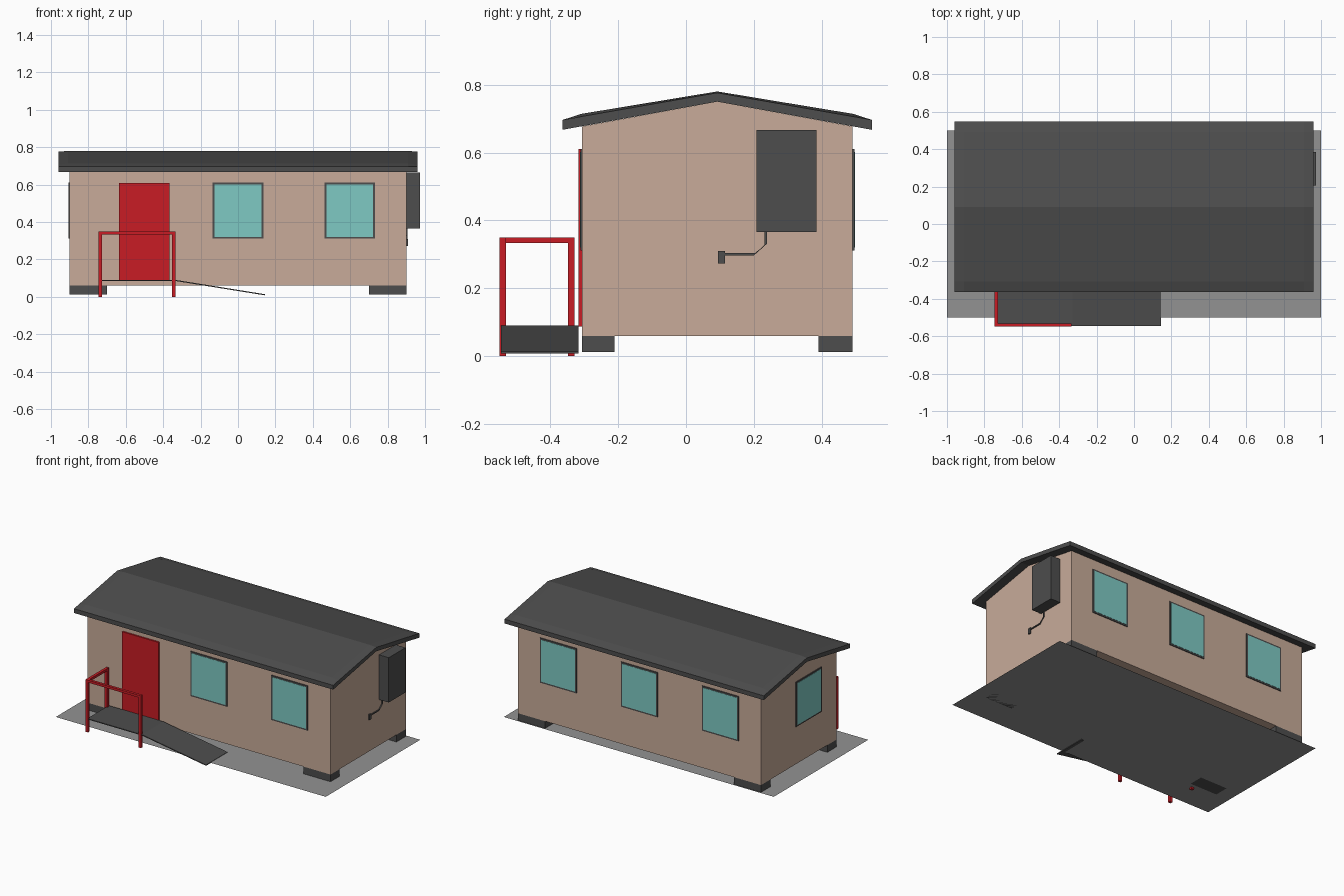
import bpy
import bmesh
from math import radians
from mathutils import Vector, Matrix

if "Cube" in bpy.data.objects:
    bpy.data.objects.remove(bpy.data.objects["Cube"])


def material(name, r, g, b):
    m = bpy.data.materials.new(name)
    m.diffuse_color = (r, g, b, 1)
    m.use_nodes = True
    m.node_tree.nodes["Principled BSDF"].inputs["Base Color"].default_value = m.diffuse_color
    return m


TAN = material("tan", 0.58, 0.41, 0.32)
DARK = material("dark", 0.075, 0.075, 0.075)
RED = material("red", 0.58, 0.012, 0.018)
TEAL = material("teal", 0.21, 0.59, 0.55)
GREY = material("grey", 0.29, 0.29, 0.29)


def finish(name, bm, mat):
    bmesh.ops.recalc_face_normals(bm, faces=bm.faces)
    me = bpy.data.meshes.new(name)
    bm.to_mesh(me)
    bm.free()
    me.materials.append(mat)
    ob = bpy.data.objects.new(name, me)
    bpy.context.collection.objects.link(ob)
    return ob


def box(name, x, y, z, mat):
    """Box from (min, max) ranges."""
    bm = bmesh.new()
    bmesh.ops.create_cube(bm, size=1)
    for v in bm.verts:
        v.co = [r[0] + (c + 0.5) * (r[1] - r[0]) for c, r in zip(v.co, (x, y, z))]
    return finish(name, bm, mat)


def loft(name, sections, mat):
    """Solid through matching closed cross-sections."""
    bm = bmesh.new()
    rings = [[bm.verts.new(p) for p in s] for s in sections]
    n = len(rings[0])
    for a, b in zip(rings, rings[1:]):
        for i in range(n):
            j = (i + 1) % n
            bm.faces.new((a[i], a[j], b[j], b[i]))
    bm.faces.new(rings[0])
    bm.faces.new(rings[-1])
    return finish(name, bm, mat)


# House dimensions
YF, YB = -0.306, 0.491
MID = 0.092
FLOOR = 0.012

# Walls: gabled profile
profile = [(YF, 0.06), (YB, 0.06), (YB, 0.677), (MID, 0.75), (YF, 0.677)]
loft("walls", [[(x, y, z) for y, z in profile] for x in (-0.9, 0.9)], TAN)


# Roof: slightly crowned inside the overhang
def roof_section(x, shoulder, ridge):
    half = [(-0.456, 0.667), (-0.456, 0.696), (-0.40, shoulder)]
    pts = half + [(0, ridge)] + [(-y, z) for y, z in reversed(half)] + [(0, 0.75)]
    return [(x, MID + y, z) for y, z in pts]


loft("roof", [roof_section(-0.96, 0.706, 0.776), roof_section(-0.91, 0.714, 0.78),
              roof_section(0.91, 0.714, 0.78), roof_section(0.96, 0.706, 0.776)], DARK)

# Ground pad
bm = bmesh.new()
bmesh.ops.create_grid(bm, x_segments=1, y_segments=1, size=1,
                      matrix=Matrix.Translation((0, 0, FLOOR)) @ Matrix.Diagonal((1, 0.5, 1, 1)))
finish("ground_pad", bm, GREY)

# Foundation blocks
for side, x in (("left", (-0.9, -0.70)), ("right", (0.70, 0.9))):
    for end, y in (("front", (YF, -0.21)), ("back", (0.391, YB))):
        box(f"foundation_{end}_{side}", x, y, (FLOOR, 0.06), DARK)

# Door
box("door", (-0.637, -0.366), (-0.317, YF), (0.088, 0.61), RED)


# Windows: wall point and turn about z (0 faces front)
def window(name, x, y, turn):
    place = Matrix.Translation((x, y, 0.461)) @ Matrix.Rotation(radians(turn), 4, 'Z')
    for part, w, h, d, mat in (("frame", 0.27, 0.30, 0.005, DARK),
                               ("glass", 0.25, 0.28, 0.0065, TEAL)):
        ob = box(f"{name}_{part}", (-w / 2, w / 2), (-d, 0.002), (-h / 2, h / 2), mat)
        ob.data.transform(place)


window("front_window_1", 0, YF, 0)
window("front_window_2", 0.598, YF, 0)
for i, x in enumerate((-0.6, 0, 0.6)):
    window(f"back_window_{i + 1}", x, YB, 180)
window("left_window", -0.9, -0.01, -90)

# Wall unit, its pipe and the pipe outlet
box("wall_unit", (0.9, 0.972), (0.207, 0.384), (0.366, 0.666), DARK)
path = [(0.235, 0.37), (0.235, 0.33), (0.201, 0.30), (0.112, 0.30)]
offset = [(0.0035, 0), (0.0035, 0.0015), (0.0015, 0.0035), (0, 0.0035)]
loft("pipe", [[(0.9, y - a, z - b), (0.907, y - a, z - b),
               (0.907, y + a, z + b), (0.9, y + a, z + b)]
              for (y, z), (a, b) in zip(path, offset)], DARK)
box("pipe_outlet", (0.9, 0.908), (0.094, 0.115), (0.273, 0.31), DARK)

# Landing and ramp
ramp = [(-0.735, 0.09), (-0.33, 0.09), (0.145, 0.014)]
loft("landing_ramp", [[(x, -0.545, z), (x, -0.317, z), (x, -0.317, z - 0.006),
                       (x, -0.545, z - 0.006)] for x, z in ramp], DARK)

# Handrail posts and top rails
XL, XR, Y0, Y1 = (-0.745, -0.727), (-0.353, -0.335), (-0.549, -0.531), (-0.347, -0.329)
for name, x, y in (("corner_post", XL, Y0), ("wall_post", XL, Y1), ("ramp_post", XR, Y0)):
    box(name, x, y, (0, 0.35), RED)
box("front_rail", (XL[1], XR[0]), Y0, (0.334, 0.35), RED)
box("side_rail", XL, (Y0[1], Y1[0]), (0.334, 0.35), RED)
